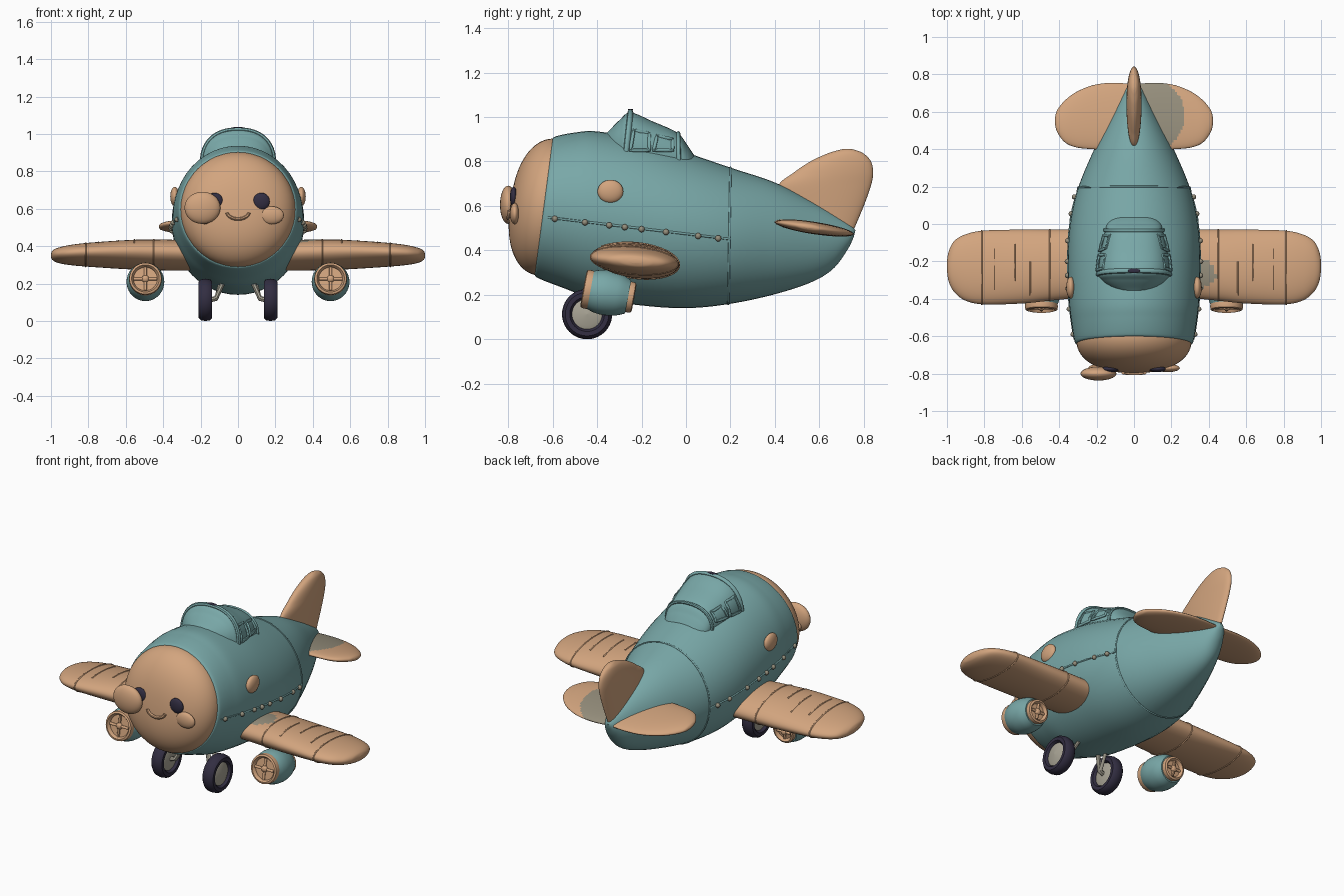
import bpy, bmesh, math
from mathutils import Vector

if "Cube" in bpy.data.objects:
    bpy.data.objects.remove(bpy.data.objects["Cube"])


def material(name, r, g, b):
    m = bpy.data.materials.new(name)
    m.diffuse_color = (r, g, b, 1)
    m.use_nodes = True
    m.node_tree.nodes["Principled BSDF"].inputs["Base Color"].default_value = m.diffuse_color
    return m


TEAL = material("teal", .19, .39, .39)
TAN = material("tan", .65, .375, .21)
DARK = material("dark_navy", .032, .027, .054)
GREY = material("warm_grey", .40, .376, .305)
TAUPE = material("taupe", .30, .27, .20)


def finish(name, mesh, mat, mirror=False):
    ob = bpy.data.objects.new(name, mesh)
    bpy.context.collection.objects.link(ob)
    mesh.materials.clear()
    mesh.materials.append(mat)
    mesh.polygons.foreach_set("use_smooth", [True] * len(mesh.polygons))
    mesh.set_sharp_from_angle(angle=math.radians(45))
    if mirror:
        ob.modifiers.new("mirror", "MIRROR").use_bisect_axis = (False,) * 3
    return ob


def skin(name, rings, mat, mirror=False, closed=False):
    """Bridge rings of points into a closed surface."""
    bm = bmesh.new()
    vs = [[bm.verts.new(p) for p in r] for r in rings]
    n = len(vs[0])
    pairs = list(zip(vs, vs[1:])) + ([(vs[-1], vs[0])] if closed else [])
    for a, b in pairs:
        for i in range(n):
            j = (i + 1) % n
            bm.faces.new((a[i], a[j], b[j], b[i]))
    if not closed:
        bm.faces.new(vs[0])
        bm.faces.new(vs[-1])
    bmesh.ops.recalc_face_normals(bm, faces=bm.faces)
    mesh = bpy.data.meshes.new(name)
    bm.to_mesh(mesh)
    bm.free()
    return finish(name, mesh, mat, mirror)


def ring(st, n=48, e=1.0):
    """Oval through two end points P, Q with half-width vector V."""
    p, q, v = Vector(st[0:3]), Vector(st[3:6]), Vector(st[6:9])
    out = []
    for i in range(n):
        t = 2 * math.pi * i / n
        c, s = (math.copysign(abs(f(t)) ** e, f(t)) for f in (math.cos, math.sin))
        out.append((p + q) / 2 + (p - q) / 2 * c + v * s)
    return out


def smooth(sts, sub=10):
    """Catmull-Rom interpolation of station tuples."""
    out = []
    for i in range(len(sts) - 1):
        a, b, c, d = (sts[max(0, min(len(sts) - 1, i + k))] for k in (-1, 0, 1, 2))
        for k in range(sub):
            t = k / sub
            out.append([.5 * (2 * q + (r - p) * t + (2 * p - 5 * q + 4 * r - s) * t * t
                              + (3 * q - p - 3 * r + s) * t ** 3) for p, q, r, s in zip(a, b, c, d)])
    return out + [list(sts[-1])]


def lathe(name, profile, origin, axis, mat, closed=False, n=40):
    """Revolve (radius, distance) pairs about an axis, mirrored over x."""
    ax = Vector(axis).normalized()
    u = ax.orthogonal().normalized()
    v = ax.cross(u)
    rings = [[Vector(origin) + ax * t + (u * math.cos(2 * math.pi * i / n)
              + v * math.sin(2 * math.pi * i / n)) * max(r, .001) for i in range(n)] for r, t in profile]
    return skin(name, rings, mat, True, closed)


def ellipsoid(name, c, s, mat, mirror=False, seg=32):
    bm = bmesh.new()
    bmesh.ops.create_uvsphere(bm, u_segments=seg, v_segments=seg // 2, radius=1)
    for v in bm.verts:
        v.co = Vector(c) + Vector(s) * v.co
    mesh = bpy.data.meshes.new(name)
    bm.to_mesh(mesh)
    bm.free()
    return finish(name, mesh, mat, mirror)


def tube(name, pts, r, mat, mirror=False, cyclic=False):
    cu = bpy.data.curves.new(name, "CURVE")
    cu.dimensions = "3D"
    cu.bevel_depth, cu.bevel_resolution, cu.use_fill_caps = r, 2, True
    sp = cu.splines.new("POLY")
    sp.points.add(len(pts) - 1)
    for p, co in zip(sp.points, pts):
        p.co = (*co, 1)
    sp.use_cyclic_u = cyclic
    tmp = bpy.data.objects.new("tmp", cu)
    mesh = bpy.data.meshes.new_from_object(tmp)
    bpy.data.objects.remove(tmp)
    return finish(name, mesh, mat, mirror)


def hull(rows):   # rows: y_top, z_top, y_bottom, z_bottom, half width
    return smooth([(0, a, b, 0, c, d, w, 0, 0) for a, b, c, d, w in rows])


def wing(rows, s):   # rows: x, y_front, z_front, y_back, z_back, half thickness
    return smooth([(s * x, a, b, s * x, c, d, 0, 0, h) for x, a, b, c, d, h in rows])


def side_x(sts, y, z):
    """Half width of a hull at a given y and z."""
    st = min(sts, key=lambda k: abs((k[1] + k[4]) / 2 - y))
    u = (z - (st[2] + st[5]) / 2) / ((st[2] - st[5]) / 2)
    return st[6] * math.sqrt(max(0, 1 - u * u))


# Fuselage
body = hull([(-.60, .895, -.68, .295, .30), (-.588, .912, -.665, .275, .318), (-.5, .93, -.55, .23, .335),
             (-.4, .935, -.42, .185, .348), (-.2, .90, -.2, .152, .354), (0, .84, 0, .14, .342),
             (.2, .772, .19, .158, .298), (.4, .705, .39, .20, .215), (.58, .615, .56, .255, .13),
             (.69, .55, .66, .315, .075), (.745, .51, .725, .40, .038), (.762, .49, .755, .46, .012)])
skin("fuselage", [ring(s) for s in body], TEAL)
tail_st = min(body, key=lambda k: abs(k[1] - .21))
tube("tail_seam", ring(tail_st), .005, TEAL, cyclic=True)
line = [(-.62 + .82 * i / 24, .548 - .098 * i / 24) for i in range(25)]
tube("side_seam", [(side_x(body, y, z), y, z) for y, z in line], .005, TEAL, True)
for y in (-.59, -.455, -.345, -.275, -.2, -.09, .055, .145):
    z = .49 - .12 * (y + .2) + .005
    ellipsoid("rivet", (side_x(body, y, z) + .004, y, z), (.014,) * 3, TAUPE, True, 12)

# Rounded, slightly tilted nose with the face
rings = []
for i in range(21):
    a = math.pi / 2 * i / 20
    k, d = max(math.cos(a), .002) ** .82, .16 * math.sin(a)
    cy, cz = -.63 - d, .595 + d * .1
    rings.append(ring((0, cy + .04 * k, cz + .307 * k, 0, cy - .04 * k, cz - .307 * k, .307 * k, 0, 0)))
skin("nose_dome", rings, TAN)


def face_y(x, z):
    c = min(1, math.hypot(x, z - .605) / .307) ** (1 / .82)
    return -.63 + .13 * (z - .605) - .16 * math.sqrt(1 - c * c)


ellipsoid("eye", (.125, face_y(.125, .64), .64), (.045, .017, .045), DARK, True)
ellipsoid("cheek", (.18, face_y(.18, .565), .565), (.065, .022, .048), TAN, True)
smile = [(.06 * math.sin(a), .585 - .04 * math.cos(a)) for a in [(-1.4 + .14 * i) for i in range(21)]]
tube("smile", [(x, face_y(x, z) - .003, z) for x, z in smile], .009, TAN)
ellipsoid("propeller_blade", (-.19, -.80, .605), (.096, .037, .086), TAN)

# Portholes
ellipsoid("porthole", (side_x(body, -.34, .665) + .004, -.34, .665), (.024, .058, .052), TAN, True)

# Canopy with windscreen hoop, window frames and top plate
canopy = hull([(-.375, .912, -.36, .76, .05), (-.345, .94, -.33, .74, .125), (-.30, .985, -.30, .70, .172),
               (-.25, 1.02, -.28, .66, .19), (-.15, .98, -.15, .68, .178), (-.04, .93, -.04, .70, .155),
               (.005, .875, .0, .70, .142), (.035, .83, .03, .70, .115)])
skin("canopy", [ring(s, 48, .85) for s in canopy], TEAL)
hoop = ring((0, -.25, 1.022, 0, -.29, .65, .192, 0, 0), 48, .85)
tube("canopy_hoop", hoop, .013, TEAL, cyclic=True)
tube("rear_hoop", ring((0, -.035, .926, 0, -.03, .68, .155, 0, 0), 48, .85), .010, TEAL, cyclic=True)
for y0, y1, z1 in ((-.25, -.165, .94), (-.145, -.06, .915)):
    corners = [(y0, .85), (y1, .85), (y1, z1 - .015), (y0 + .015, z1)]
    pts = []
    for (ya, za), (yb, zb) in zip(corners, corners[1:] + corners[:1]):
        pts += [(ya + (yb - ya) * k / 5, za + (zb - za) * k / 5) for k in range(5)]
    tube("window_frame", [(side_x(canopy, y, z) + .008, y, z) for y, z in pts], .008, TEAL, True, True)
ellipsoid("hoop_plate", (0, -.25, 1.033), (.032, .012, .004), DARK)

# Wings and tailplanes, with the faded root patches on one side
wing_rows = [(.2, -.385, .365, -.03, .335, .08), (.45, -.41, .372, -.03, .335, .08),
             (.6, -.425, .374, -.03, .335, .075), (.8, -.43, .37, -.035, .338, .062),
             (.9, -.41, .365, -.055, .34, .052), (.96, -.365, .36, -.09, .342, .04),
             (.99, -.31, .357, -.145, .345, .026), (1.0, -.25, .352, -.2, .349, .010)]
tail_rows = [(x, a, .53 - .15 * (a - .38), b, .53 - .15 * (b - .38), h) for x, a, b, h in (
    (.03, .385, .75, .027), (.12, .395, .755, .028), (.22, .40, .742, .028), (.31, .41, .705, .027),
    (.37, .437, .66, .024), (.41, .49, .61, .016), (.422, .53, .57, .006))]
for s, side in ((1, "right"), (-1, "left")):
    for part, rows, patch in (("wing", wing_rows, (.35, -.27, .09, .075)),
                              ("tailplane", tail_rows, (.09, .58, .18, .19))):
        ob = skin(f"{side}_{part}", [ring(k) for k in wing(rows, s)], TAN)
        ob.data.materials.append(TAUPE)
        px, py, rx, ry = patch
        for f in ob.data.polygons:
            c = f.center
            if s == 1 and f.normal.z > 0 and ((c.x - px) / rx) ** 2 + ((c.y - py) / ry) ** 2 < 1:
                f.material_index = 1
wing_st = wing(wing_rows, 1)
for x, lo, hi in ((.45, 0, 48), (.82, 0, 48), (.56, 5, 14), (.64, 9, 18), (.74, 7, 17)):
    loop = ring(min(wing_st, key=lambda k: abs(k[0] - x)))[lo:hi]
    tube("wing_seam", loop, .004, TAN, True, hi == 48)

# Tail fin
fin = [(.50, .47, .758, .03), (.60, .43, .80, .036), (.69, .415, .832, .04), (.75, .485, .842, .04),
       (.80, .56, .832, .036), (.835, .635, .80, .028), (.852, .69, .76, .016), (.857, .715, .735, .006)]
skin("tail_fin", [ring(k) for k in smooth([(0, a, z, 0, b, z, h, 0, 0) for z, a, b, h in fin])], TAN)

# Engine pods: barrel, lips and fans at both ends
ax = Vector((0, .98, -.18)).normalized()
front, back = Vector((.495, -.452, .226)), Vector((.495, -.243, .188))
barrel = smooth([(.082, .012), (.096, .05), (.101, .095), (.094, .15), (.076, .195)], 5)
lathe("engine_pod", barrel, front, ax, TEAL)
for end, d, r in ((front, ax, .088), (back, -ax, .070)):
    lip = [(r - .026, .03), (r - .024, .004), (r - .014, -.01), (r - .003, -.006), (r, .008), (r - .002, .03)]
    lathe("engine_lip", lip, end, d, TAN, True)
    lathe("engine_fan_disc", [(0, .009), (r - .02, .009), (r - .02, .03), (0, .03)], end, d, TAN)
    mid = end + d * .004
    up = Vector((0, .18, .98)).normalized()
    for w in (Vector((1, 0, 0)), up):
        tube("fan_bar", [mid - w * (r - .025), mid + w * (r - .025)], .008, TAN, True)
    ellipsoid("fan_hub", mid, (.02, .015, .02), TAN, True, 16)

# Landing wheels and struts
c = (.174, -.445, .113)
tyre = [(.068, -.022), (.078, -.035), (.098, -.036), (.109, -.024), (.113, 0),
        (.109, .024), (.098, .036), (.078, .035), (.068, .022)]
lathe("wheel_tyre", tyre, c, (1, 0, 0), DARK, True)
lathe("wheel_hub", [(0, -.03), (.05, -.028), (.071, -.02), (.071, .02), (.05, .028), (.02, .03), (0, .034)],
      c, (1, 0, 0), GREY)
tube("wheel_strut", [(.15, -.445, .113), (.118, -.44, .12), (.07, -.40, .23)], .014, GREY, True)
tube("wheel_brace", [(.118, -.43, .12), (.09, -.34, .22)], .010, GREY, True)
